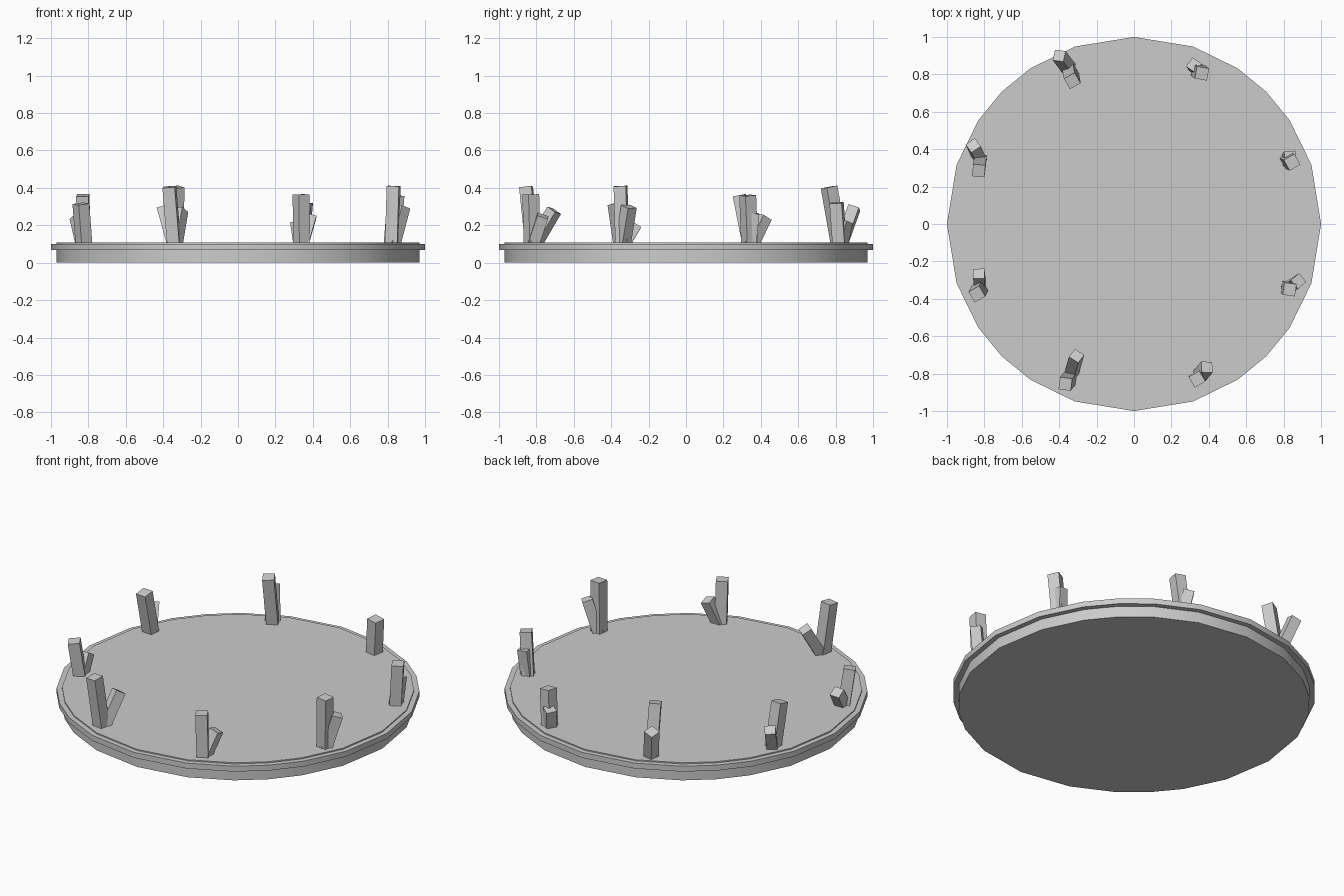
import bpy, bmesh
from math import atan2, cos, sin, radians, pi
from mathutils import Vector, Matrix

cube = bpy.data.objects.get("Cube")
if cube:
    bpy.data.objects.remove(cube, do_unlink=True)

stone = bpy.data.materials.new("stone_grey")
stone.use_nodes = True
GREY = (0.6, 0.6, 0.6, 1)
stone.diffuse_color = GREY
stone.node_tree.nodes["Principled BSDF"].inputs["Base Color"].default_value = GREY


def add_object(name, bm):
    bmesh.ops.recalc_face_normals(bm, faces=bm.faces)
    mesh = bpy.data.meshes.new(name)
    bm.to_mesh(mesh)
    bm.free()
    mesh.materials.append(stone)
    obj = bpy.data.objects.new(name, mesh)
    bpy.context.collection.objects.link(obj)
    return obj


# Round platform: a square grid outline rounded onto a circle, with a raised lip
angles = [q * pi / 2 + atan2(i, 3) for q in range(4) for i in range(-3, 3)]
profile = [(0.97, 0), (0.97, 0.067), (1, 0.067), (1, 0.1), (0.97, 0.1), (0.97, 0.107)]
bm = bmesh.new()
rings = [[bm.verts.new((r * cos(a), r * sin(a), z)) for a in angles] for r, z in profile]
for low, high in zip(rings, rings[1:]):
    for i in range(len(angles)):
        j = (i + 1) % len(angles)
        bm.faces.new((low[i], low[j], high[j], high[i]))
bm.faces.new(rings[0])
bm.faces.new(rings[-1])
platform = add_object("platform", bm)
bpy.context.view_layer.objects.active = platform
platform.select_set(True)
bpy.ops.object.shade_smooth_by_angle(angle=radians(30))


# Square pillar leaning from a foot inside the platform to a tip
def pillar(name, foot, tip, yaw, side=0.066):
    foot, tip = Vector(foot), Vector(tip)
    axis = tip - foot
    lean = Vector((0, 0, 1)).rotation_difference(axis).to_matrix().to_4x4()
    place = Matrix.Translation((foot + tip) / 2) @ lean @ Matrix.Rotation(radians(yaw), 4, "Z")
    bm = bmesh.new()
    bmesh.ops.create_cube(bm, size=1, matrix=place @ Matrix.Diagonal((side, side, axis.length, 1)))
    add_object(name, bm)


# Eight pairs around the edge: tall tip, tall yaw, short tip, short yaw
pairs = [
    ((0.845, 0.33, 0.36), 30, (0.835, 0.36, 0.265), 5),
    ((0.363, 0.805, 0.32), -10, (0.32, 0.85, 0.22), -35),
    ((-0.33, 0.765, 0.405), 30, (-0.40, 0.90, 0.295), -10),
    ((-0.83, 0.285, 0.36), -5, (-0.86, 0.42, 0.245), 35),
    ((-0.84, -0.375, 0.315), 30, (-0.83, -0.265, 0.205), 0),
    ((-0.367, -0.855, 0.405), -8, (-0.307, -0.705, 0.28), -35),
    ((0.337, -0.83, 0.365), 30, (0.39, -0.765, 0.25), 0),
    ((0.832, -0.35, 0.41), -8, (0.88, -0.305, 0.3), 40),
]
for k, (tall, tall_yaw, short, short_yaw) in enumerate(pairs):
    a = radians(22.5 + 45 * k)
    foot = (0.89 * cos(a), 0.89 * sin(a), 0.08)
    pillar(f"tall_pillar_{k + 1}", foot, tall, tall_yaw)
    pillar(f"short_pillar_{k + 1}", foot, short, short_yaw, 0.06)
